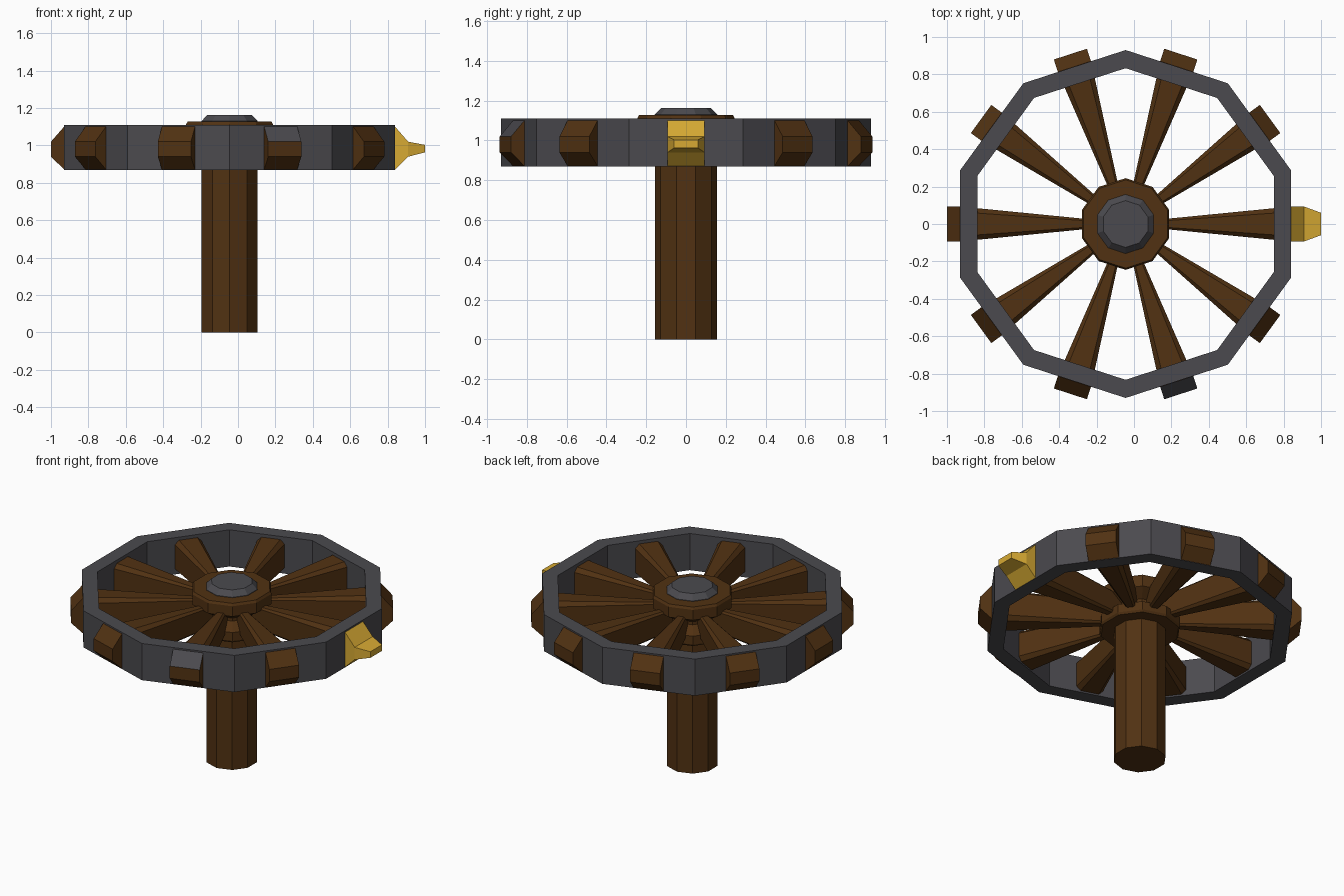
import bpy, bmesh, math
from mathutils import Matrix, Vector

SIDES = 10
CENTRE_X = -0.045
MID_Z = 0.985

if "Cube" in bpy.data.objects:
    bpy.data.objects.remove(bpy.data.objects["Cube"], do_unlink=True)


def material(name, rgb):
    mat = bpy.data.materials.new(name)
    mat.use_nodes = True
    mat.diffuse_color = (*rgb, 1)
    mat.node_tree.nodes["Principled BSDF"].inputs["Base Color"].default_value = (*rgb, 1)
    return mat


wood = material("dark wood", (0.082, 0.031, 0.006))
iron = material("dark iron", (0.070, 0.068, 0.077))
gold = material("gold", (0.68, 0.40, 0.033))


def finish(name, bm, *mats):
    bmesh.ops.recalc_face_normals(bm, faces=bm.faces)
    mesh = bpy.data.meshes.new(name)
    bm.to_mesh(mesh)
    bm.free()
    for mat in mats:
        mesh.materials.append(mat)
    obj = bpy.data.objects.new(name, mesh)
    obj.location.x = CENTRE_X
    bpy.context.collection.objects.link(obj)
    return obj


def loft(bm, loops, closed=False):
    """Skin a list of point loops; cap the ends unless closed on itself."""
    rows = [[bm.verts.new(p) for p in loop] for loop in loops]
    n = len(rows[0])
    pairs = list(zip(rows, rows[1:]))
    if closed:
        pairs.append((rows[-1], rows[0]))
    else:
        bm.faces.new(rows[0])
        bm.faces.new(rows[-1])
    for a, b in pairs:
        for i in range(n):
            j = (i + 1) % n
            bm.faces.new((a[i], a[j], b[j], b[i]))


def turned(name, profile, mat, closed=False):
    """Ten-sided turned part from (radius, height) pairs."""
    angles = [math.pi / 2 + math.tau * i / SIDES for i in range(SIDES)]
    bm = bmesh.new()
    loft(bm, [[(r * math.cos(a), r * math.sin(a), z) for a in angles]
              for r, z in profile], closed)
    return finish(name, bm, mat)


def section(r, w, low, high, chamfer=0):
    """Cross-section of a radial bar, optionally with cut corners."""
    c = chamfer
    if not c:
        pts = [(-w, low), (w, low), (w, high), (-w, high)]
    else:
        pts = [(c - w, low), (w - c, low), (w, low + c), (w, high - c),
               (w - c, high), (c - w, high), (-w, high - c), (-w, low + c)]
    return [(r, y, z) for y, z in pts]


# Axle, hub and cap
turned("axle", [(0.157, 0), (0.157, 1.1)], wood)
turned("hub", [(0.236, 0.872), (0.245, 0.885), (0.245, 0.94), (0.17, 0.98),
               (0.17, 1.0), (0.245, 1.045), (0.245, 1.112), (0.236, 1.127)], wood)
turned("hub_cap", [(0.158, 1.11), (0.158, 1.13), (0.125, 1.163)], iron)

# Rim
turned("rim", [(0.93, 0.87), (0.93, 1.11), (0.833, 1.11), (0.833, 0.87)], iron, True)

# Spokes and the handles outside the rim
for k in range(SIDES):
    turn = Matrix.Rotation(math.tau * k / SIDES, 4, "Z")

    bm = bmesh.new()
    loft(bm, [section(0.15, 0.021, MID_Z - 0.07, MID_Z + 0.07, 0.008),
              section(0.86, 0.091, MID_Z - 0.108, MID_Z + 0.108, 0.028)])
    bm.transform(turn)
    finish(f"spoke_{k + 1}", bm, wood)

    loops = [section(0.87, 0.093, 0.872, 1.1), section(0.885, 0.093, 0.872, 1.1),
             section(0.955, 0.093, 0.94, 1.02)]
    if k == 0:
        loops.append(section(1.045, 0.06, 0.963, 1.003))
    bm = bmesh.new()
    loft(bm, loops)
    bmesh.ops.recalc_face_normals(bm, faces=bm.faces)
    # One handle has an iron plate on its upper slope
    if k == SIDES - 2:
        for f in bm.faces:
            if 0.3 < f.normal.z < 0.95:
                f.material_index = 1
    bm.transform(turn)
    if k == 0:
        finish("pointer_handle", bm, gold)
    else:
        finish(f"handle_{k + 1}", bm, wood, iron)
